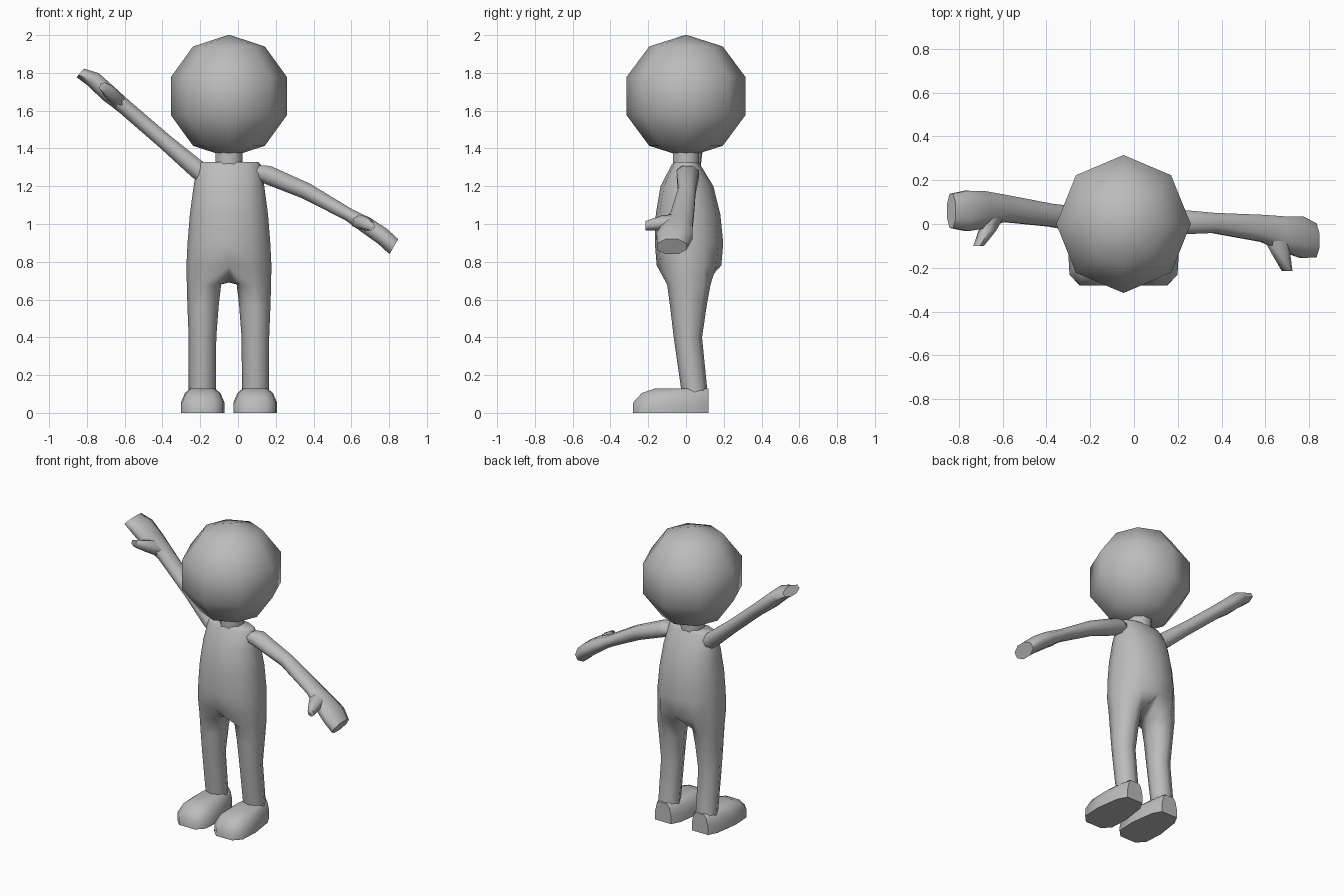
import bpy, bmesh, math
from mathutils import Vector, Matrix

cube = bpy.data.objects.get("Cube")
if cube:
    bpy.data.objects.remove(cube, do_unlink=True)

AXIS_X = -0.048   # symmetry line of body, legs and feet

grey = bpy.data.materials.new("plain_grey")
grey.use_nodes = True
grey.diffuse_color = (0.5, 0.5, 0.5, 1)
grey.node_tree.nodes["Principled BSDF"].inputs["Base Color"].default_value = (0.5, 0.5, 0.5, 1)


def finish(name, bm, x=0.0, mirror=False, sharp=65):
    """Turn a bmesh into a smooth shaded object."""
    bmesh.ops.recalc_face_normals(bm, faces=bm.faces)
    mesh = bpy.data.meshes.new(name)
    bm.to_mesh(mesh)
    bm.free()
    mesh.materials.append(grey)
    mesh.shade_smooth()
    mesh.set_sharp_from_angle(angle=math.radians(sharp))
    obj = bpy.data.objects.new(name, mesh)
    obj.location.x = x
    bpy.context.collection.objects.link(obj)
    if mirror:
        obj.modifiers.new("Mirror", 'MIRROR').use_axis[0] = True
    return obj


def bridge(bm, lower, upper, closed=True):
    n = len(lower)
    for i in range(n if closed else n - 1):
        j = (i + 1) % n
        bm.faces.new((lower[i], lower[j], upper[j], upper[i]))


def loft(bm, rings):
    """Skin closed rings of points and cap both ends."""
    loops = [[bm.verts.new(p) for p in ring] for ring in rings]
    for a, b in zip(loops, loops[1:]):
        bridge(bm, a, b)
    bm.faces.new(loops[0])
    bm.faces.new(loops[-1])


def limb(bm, sections, a_dir, b_dir, sides=8):
    """Loft of flattened polygons: (centre, half size on a, half size on b)."""
    a_dir, b_dir = Vector(a_dir).normalized(), Vector(b_dir).normalized()
    grow = 1 / math.cos(math.pi / sides)
    angles = [(k + 0.5) * 2 * math.pi / sides for k in range(sides)]
    loft(bm, [[Vector(c) + a_dir * (a * grow * math.cos(t)) + b_dir * (b * grow * math.sin(t))
               for t in angles] for c, a, b in sections])


# Head: coarse ball
bm = bmesh.new()
bmesh.ops.create_uvsphere(bm, u_segments=8, v_segments=5, radius=0.325,
                          matrix=Matrix.Diagonal((0.995, 1.02, 1, 1)))
finish("head", bm, AXIS_X).location.z = 1.677

# Neck
bm = bmesh.new()
limb(bm, [((0, 0, 1.30), 0.072, 0.07), ((0, 0, 1.40), 0.072, 0.07)], (1, 0, 0), (0, 1, 0))
finish("neck", bm, AXIS_X)

# Torso and leg as one half skin, mirrored: height, half width, front, back
torso = [(1.328, 0.155, 0.065, 0.065), (1.315, 0.168, 0.075, 0.075),
         (1.20, 0.187, 0.135, 0.145), (1.05, 0.207, 0.16, 0.182),
         (0.90, 0.219, 0.165, 0.197), (0.78, 0.225, 0.155, 0.187)]
bm = bmesh.new()
loops = []
for z, half, front, back in torso:
    loop = []
    for k in range(7):
        t = math.radians(-90 + 30 * k)
        c = abs(math.cos(t)) ** 0.85 if 0 < k < 6 else 0
        loop.append(bm.verts.new((half * c, math.sin(t) * (front if k < 3 else back), z)))
    loops.append(loop)
for a, b in zip(loops, loops[1:]):
    bridge(bm, a, b, closed=False)
bm.faces.new(loops[0])

# Crotch closes the hip ring, then the leg runs down: centre x, half width, front, back, height
hip = loops[-1]
crotch = bm.verts.new((0, 0.02, 0.69))
previous = hip + [crotch]
for x, half, front, back, z in [(0.132, 0.091, -0.10, 0.13, 0.68), (0.137, 0.083, -0.085, 0.11, 0.57),
                                (0.140, 0.073, -0.065, 0.085, 0.40), (0.141, 0.072, -0.022, 0.115, 0.10)]:
    ring = []
    for k in range(8):
        t = math.radians(-135 + 45 * k)
        ring.append(bm.verts.new((x + half * math.cos(t),
                                  (front + back) / 2 + (back - front) / 2 * math.sin(t), z)))
    bridge(bm, previous, ring)
    previous = ring
bm.faces.new(previous)
finish("torso_and_legs", bm, AXIS_X, mirror=True)

# Feet: one sole outline stacked and shrunk towards the heel
half_sole = [(0.06, -0.28), (0.108, -0.23), (0.115, -0.10), (0.092, 0.06), (0.06, 0.12)]
sole = half_sole + [(-x, y) for x, y in reversed(half_sole)]
bm = bmesh.new()
loft(bm, [[(0.139 + x * sx, 0.118 + (y - 0.12) * sy, z) for x, y in sole]
          for z, sx, sy in [(0, 1, 1), (0.055, 1, 0.995), (0.105, 0.82, 0.88), (0.13, 0.55, 0.7)]])
finish("feet", bm, AXIS_X, mirror=True, sharp=60)

# Left arm, lowered
bm = bmesh.new()
limb(bm, [((0.09, 0.0, 1.27), 0.045, 0.05), ((0.145, 0.01, 1.265), 0.05, 0.06),
          ((0.36, 0.005, 1.175), 0.044, 0.046), ((0.585, -0.02, 1.05), 0.034, 0.062),
          ((0.68, -0.045, 0.993), 0.044, 0.08), ((0.765, -0.06, 0.935), 0.046, 0.095),
          ((0.825, -0.075, 0.88), 0.046, 0.078)], (0.5, 0, 0.86), (0, 1, 0))
finish("left_arm", bm)

bm = bmesh.new()
limb(bm, [((0.65, -0.05, 1.01), 0.035, 0.06), ((0.67, -0.13, 1.005), 0.035, 0.04),
          ((0.70, -0.215, 0.99), 0.022, 0.022)], (0.3, 0, 0.95), (0.95, 0, -0.3), sides=6)
finish("left_thumb", bm)

# Right arm, raised
bm = bmesh.new()
limb(bm, [((-0.15, 0.01, 1.24), 0.045, 0.05), ((-0.21, 0.015, 1.285), 0.05, 0.058),
          ((-0.38, 0.04, 1.43), 0.042, 0.052), ((-0.60, 0.072, 1.62), 0.041, 0.062),
          ((-0.69, 0.065, 1.695), 0.046, 0.085), ((-0.765, 0.06, 1.765), 0.044, 0.092),
          ((-0.835, 0.06, 1.80), 0.03, 0.078)], (0.66, 0, 0.75), (0, 1, 0))
finish("right_arm", bm)

bm = bmesh.new()
limb(bm, [((-0.645, 0.03, 1.66), 0.035, 0.06), ((-0.67, -0.03, 1.69), 0.034, 0.04),
          ((-0.71, -0.10, 1.725), 0.022, 0.022)], (0.69, 0, 0.72), (0.72, 0, -0.69), sides=6)
finish("right_thumb", bm)
